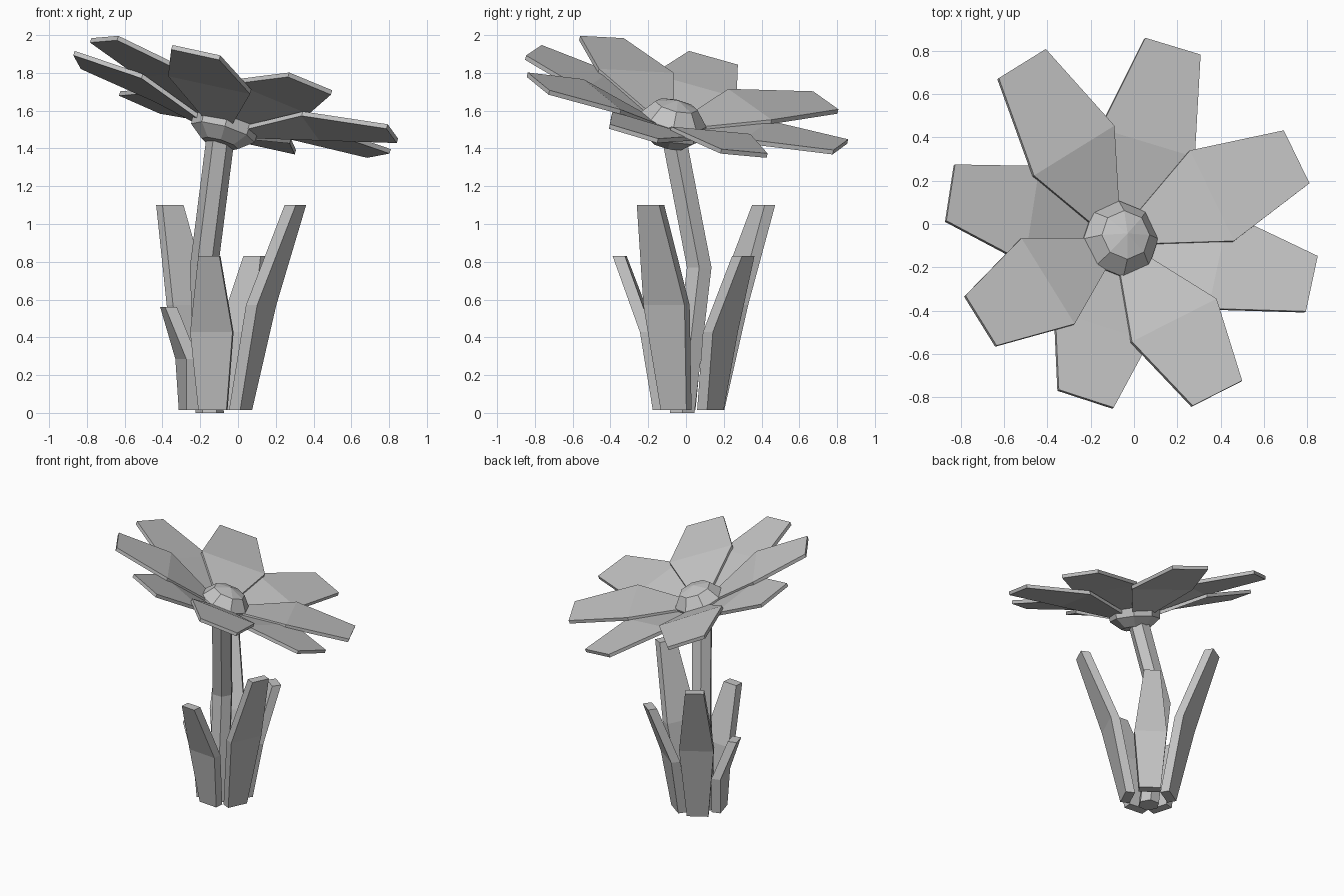
import bpy, bmesh
from math import cos, sin, pi, radians
from mathutils import Vector

if "Cube" in bpy.data.objects:
    bpy.data.objects.remove(bpy.data.objects["Cube"])

grey = bpy.data.materials.new("plain_grey")
grey.use_nodes = True
grey.diffuse_color = (0.55, 0.55, 0.55, 1)
grey.node_tree.nodes["Principled BSDF"].inputs["Base Color"].default_value = grey.diffuse_color

UP = Vector((0, 0, 1))


def loft(name, rings):
    """Join equal rings of points into a closed, flat shaded solid."""
    bm = bmesh.new()
    loops = [[bm.verts.new(p) for p in ring] for ring in rings]
    n = len(loops[0])
    for a, b in zip(loops, loops[1:]):
        for i in range(n):
            j = (i + 1) % n
            bm.faces.new((a[i], a[j], b[j], b[i]))
    bm.faces.new(loops[0])
    bm.faces.new(loops[-1])
    bmesh.ops.recalc_face_normals(bm, faces=bm.faces)
    mesh = bpy.data.meshes.new(name)
    bm.to_mesh(mesh)
    bm.free()
    mesh.materials.append(grey)
    obj = bpy.data.objects.new(name, mesh)
    bpy.context.collection.objects.link(obj)
    return obj


def slab(name, stations, side, depth):
    """Bent plate: stations are (centre point, half width)."""
    loft(name, [[c - side * w, c + side * w, c + side * w + depth, c - side * w + depth]
                for c, w in stations])


def circle(centre, a, b, radius, sides):
    return [centre + (a * cos(2 * pi * i / sides) + b * sin(2 * pi * i / sides)) * radius
            for i in range(sides)]


# Tilted flower head: centre of the petal tips and facing direction
head = Vector((-0.02, -0.036, 1.687))
axis = Vector((0.294, 0.235, 1)).normalized()
head_x = Vector((1, 0, -0.294)).normalized()
head_y = axis.cross(head_x)

# Petals, alternating lower and upper layer
tips = [(0.18, 0.82, 1.42), (0.75, 0.31, 1.385), (0.82, -0.275, 1.49), (0.385, -0.78, 1.755),
        (-0.22, -0.805, 1.92), (-0.705, -0.445, 1.99), (-0.845, 0.145, 1.88), (-0.515, 0.74, 1.655)]
for i, tip in enumerate(tips):
    tip = Vector(tip)
    out = (tip - head).normalized()
    side = axis.cross(out).normalized()
    drop = 0 if i % 2 else 0.02
    slab(f"petal_{i + 1}",
         [(head + out * 0.1 - axis * (0.16 + drop), 0.065),
          (head + out * 0.455 - axis * (0.04 + drop), 0.233),
          (tip, 0.136)], side, axis * -0.025)

# Flower centre: cup, rim and faceted dome
hub = [(-0.28, 0.1), (-0.22, 0.175), (-0.145, 0.18), (-0.065, 0.115), (-0.035, 0.002)]
loft("flower_centre", [circle(head + axis * h, head_x, head_y, r, 8) for h, r in hub])

# Stem with one bend
stem = [(-0.15, -0.02, 0), (-0.18, 0.07, 0.77), (-0.095, -0.06, 1.44)]
loft("stem", [circle(Vector(p), Vector((1, 0, 0)), Vector((0, 1, 0)), 0.075, 6) for p in stem])

# Leaves around the stem: (angle, scale)
leaf_base = Vector((-0.12, 0.01, 0))
for i, (angle, s) in enumerate([(-25, 1), (54, 0.75), (121, 1), (196, 0.5), (265, 0.75)]):
    out = Vector((cos(radians(angle)), sin(radians(angle)), 0))
    slab(f"leaf_{i + 1}",
         [(leaf_base + out * 0.18 + UP * 0.015, 0.075),
          (leaf_base + out * (0.08 + 0.22 * s) + UP * 0.57 * s, 0.09 + 0.03 * s),
          (leaf_base + out * (0.08 + 0.42 * s) + UP * (0.02 + 1.08 * s), 0.03 + 0.035 * s)],
         UP.cross(out), out * -0.065)
